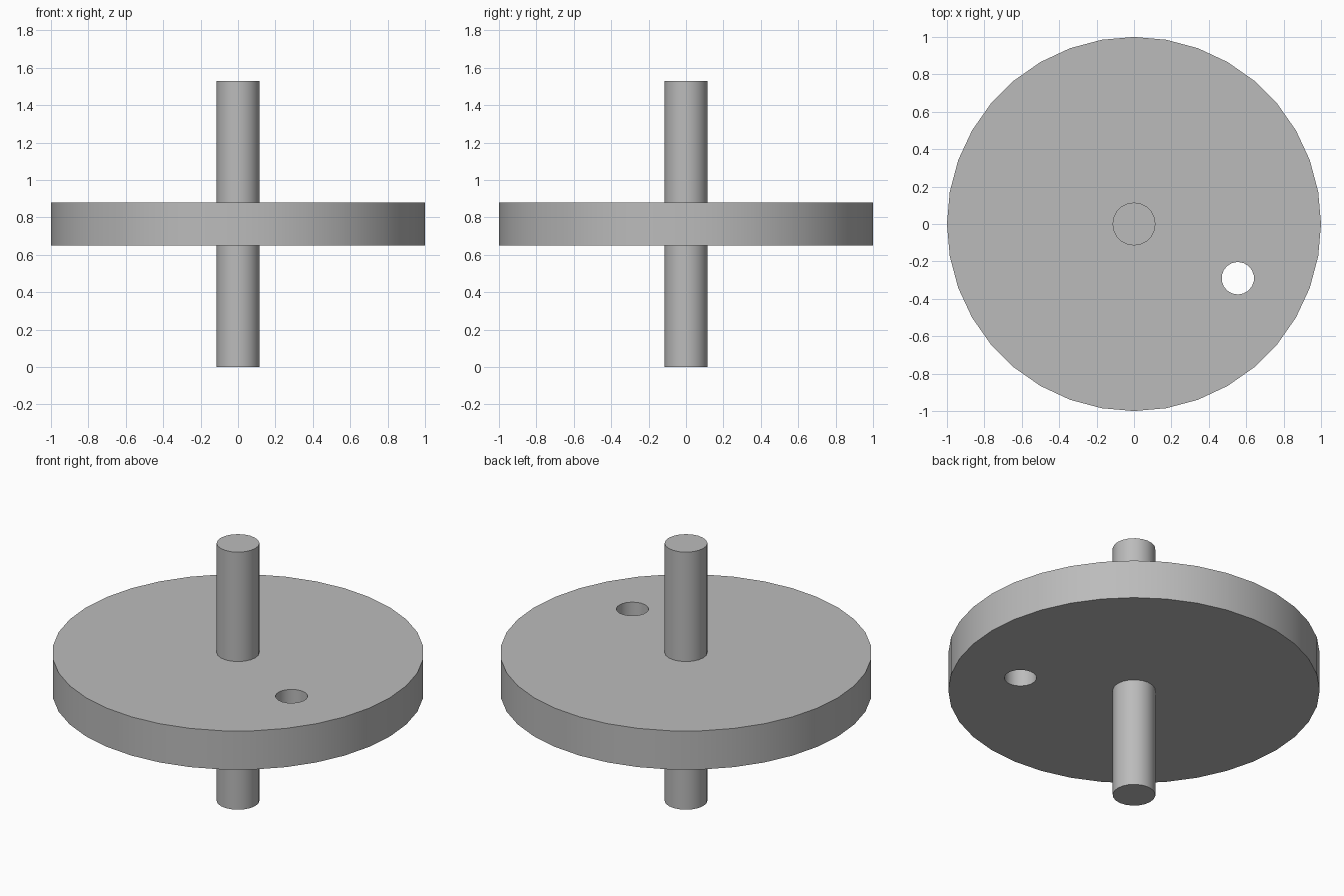
import bpy
import math

cube = bpy.data.objects.get("Cube")
if cube:
    bpy.data.objects.remove(cube)

GREY = (0.5, 0.5, 0.5, 1)
metal = bpy.data.materials.new("plain grey")
metal.use_nodes = True
metal.diffuse_color = GREY
metal.node_tree.nodes["Principled BSDF"].inputs["Base Color"].default_value = GREY


def cylinder(name, radius, bottom, top, sides, x=0, y=0):
    bpy.ops.mesh.primitive_cylinder_add(
        vertices=sides, radius=radius, depth=top - bottom,
        location=(x, y, (bottom + top) / 2))
    obj = bpy.context.object
    obj.name = name
    obj.data.materials.append(metal)
    return obj


def smooth(obj):
    bpy.ops.object.select_all(action="DESELECT")
    obj.select_set(True)
    bpy.context.view_layer.objects.active = obj
    bpy.ops.object.shade_smooth_by_angle(angle=math.radians(40))


# Axle through the centre of the wheel
axle = cylinder("axle", 0.115, 0, 1.53, 20)
smooth(axle)

# Wheel disc with an off-centre crank hole
disc = cylinder("wheel_disc", 1, 0.65, 0.88, 36)
cutter = cylinder("hole_cutter", 0.087, 0.5, 1.0, 18, 0.555, -0.29)
cut = disc.modifiers.new("crank_hole", "BOOLEAN")
cut.operation = "DIFFERENCE"
cut.solver = "EXACT"
cut.object = cutter
bpy.context.view_layer.objects.active = disc
bpy.ops.object.modifier_apply(modifier=cut.name)
bpy.data.objects.remove(cutter)
smooth(disc)
